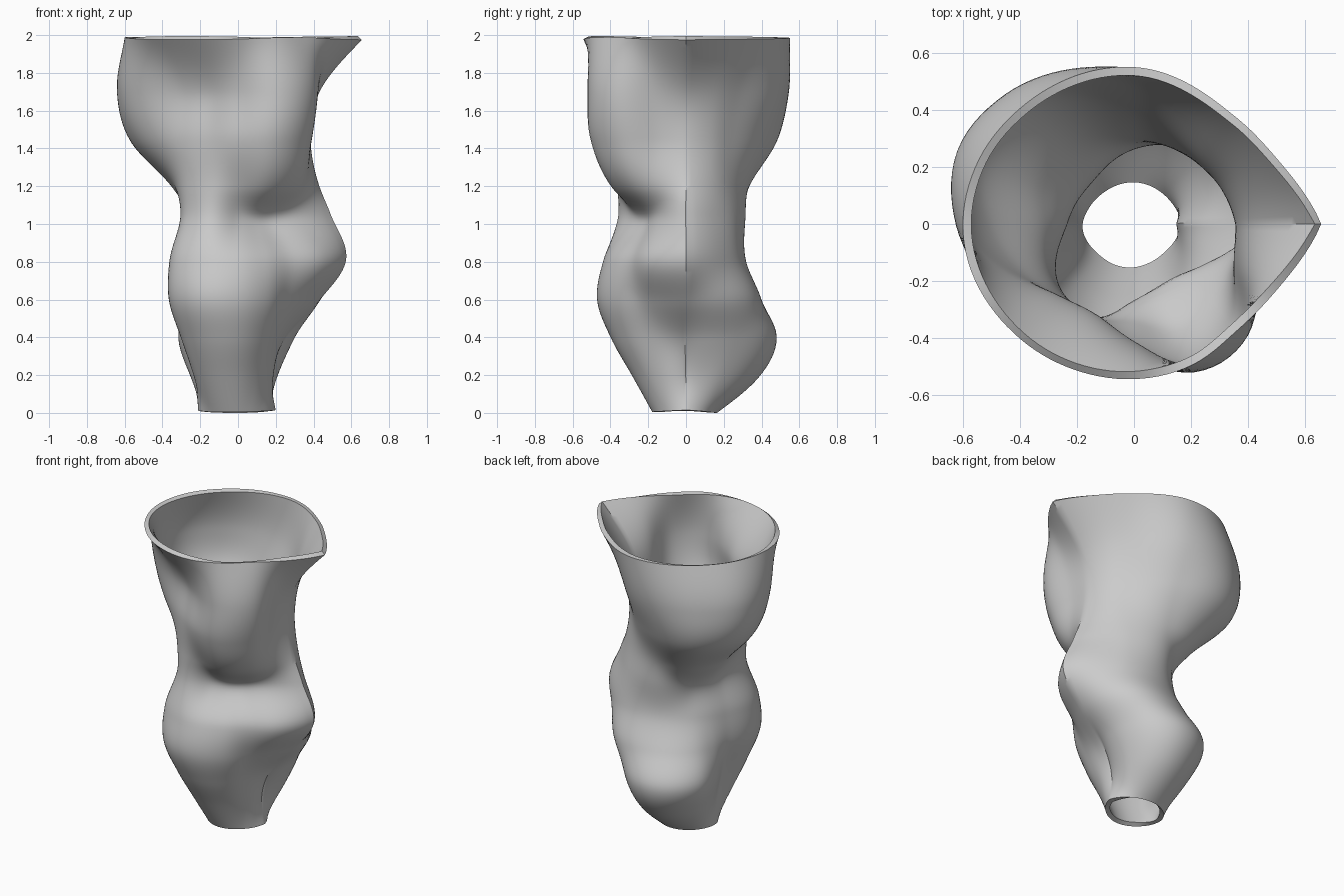
import bpy
import bmesh
import math

cube = bpy.data.objects.get("Cube")
if cube:
    bpy.data.objects.remove(cube, do_unlink=True)

WALL = 0.03
SEGMENTS = 112
RINGS = 90

# Directions in degrees counter-clockwise from the seam (+x), closer together near the corners
DIRECTIONS = (0, 22, 45, 90, 135, 158, 180, 225, 248, 270, 292, 315, 338, 360)

# Outer radius in hundredths along each direction, per height
SECTIONS = {
    0.012: (20, 18.5, 17.5, 17, 18, 19.5, 21, 19, 18.5, 18, 17.5, 17.5, 18.5),
    0.2: (18, 22, 28, 39, 33, 27, 23, 29, 29.5, 28, 25, 22, 20),
    0.4: (25, 32, 38, 48, 42, 33, 27, 39, 41, 39, 34, 28, 25),
    0.6: (43, 45, 45, 39, 34, 31, 31, 47, 49, 46, 41, 36, 38),
    0.8: (57, 47, 40, 30, 26, 27, 30, 46, 46, 43, 40, 40, 49),
    1.05: (49, 41, 36, 31, 26, 26, 27, 38, 38.5, 30, 27, 28, 35),
    1.2: (43, 38, 34, 33, 38, 37, 34, 38, 38.5, 37, 42, 42, 40),
    1.45: (38.5, 36, 34.5, 43, 60, 61, 54, 40, 40, 46, 54, 52, 41),
    1.7: (43, 40.5, 40, 52, 64, 67, 62, 40, 38, 44.5, 56, 56, 45),
    1.985: (66, 56, 52, 55, 57, 59, 60, 57, 55.5, 54.5, 53.5, 52, 56),
}


def spline(xs, ys, x):
    """Smooth curve through the points, with open ends."""
    last = len(xs) - 1
    i = 0
    while i < last - 1 and x > xs[i + 1]:
        i += 1
    slope = [(ys[k + 1] - ys[k]) / (xs[k + 1] - xs[k]) for k in range(last)]

    def tangent(k):
        if k == 0:
            return 1.5 * slope[0] - 0.5 * tangent(1)
        if k == last:
            return 1.5 * slope[-1] - 0.5 * tangent(last - 1)
        before, after = xs[k] - xs[k - 1], xs[k + 1] - xs[k]
        return (slope[k - 1] * after + slope[k] * before) / (before + after)

    h = xs[i + 1] - xs[i]
    t = (x - xs[i]) / h
    rise = t * t * (3 - 2 * t)
    return (ys[i] * (1 - rise) + ys[i + 1] * rise
            + h * t * (1 - t) * ((1 - t) * tangent(i) - t * tangent(i + 1)))


# Wall surface: rings lofted through the sections, with the seam left as a crease
heights = list(SECTIONS)
columns = list(zip(*SECTIONS.values()))

bm = bmesh.new()
rings = []
for j in range(RINGS + 1):
    z = heights[0] + (heights[-1] - heights[0]) * j / RINGS
    radii = [spline(heights, column, z) for column in columns]
    radii.append(radii[0])
    ring = []
    for k in range(SEGMENTS):
        angle = 360 * k / SEGMENTS
        r = spline(DIRECTIONS, radii, angle) / 100 - WALL / 2
        a = math.radians(angle)
        ring.append(bm.verts.new((r * math.cos(a), r * math.sin(a), z)))
    rings.append(ring)

for lower, upper in zip(rings, rings[1:]):
    for k in range(SEGMENTS):
        n = (k + 1) % SEGMENTS
        bm.faces.new((lower[k], lower[n], upper[n], upper[k]))

mesh = bpy.data.meshes.new("vase_wall")
bm.to_mesh(mesh)
bm.free()

# Plain grey colour
grey = bpy.data.materials.new("plain grey")
grey.use_nodes = True
colour = (0.6, 0.6, 0.6, 1)
grey.diffuse_color = colour
for node in grey.node_tree.nodes:
    if node.type == 'BSDF_PRINCIPLED':
        node.inputs["Base Color"].default_value = colour
mesh.materials.append(grey)

# Open-ended vase with an even wall thickness
vase = bpy.data.objects.new("vase_wall", mesh)
bpy.context.collection.objects.link(vase)
solid = vase.modifiers.new("wall_thickness", 'SOLIDIFY')
solid.thickness = WALL
solid.offset = 0

bpy.ops.object.select_all(action='DESELECT')
vase.select_set(True)
bpy.context.view_layer.objects.active = vase
bpy.ops.object.modifier_apply(modifier=solid.name)
bpy.ops.object.shade_smooth_by_angle(angle=math.radians(35))
